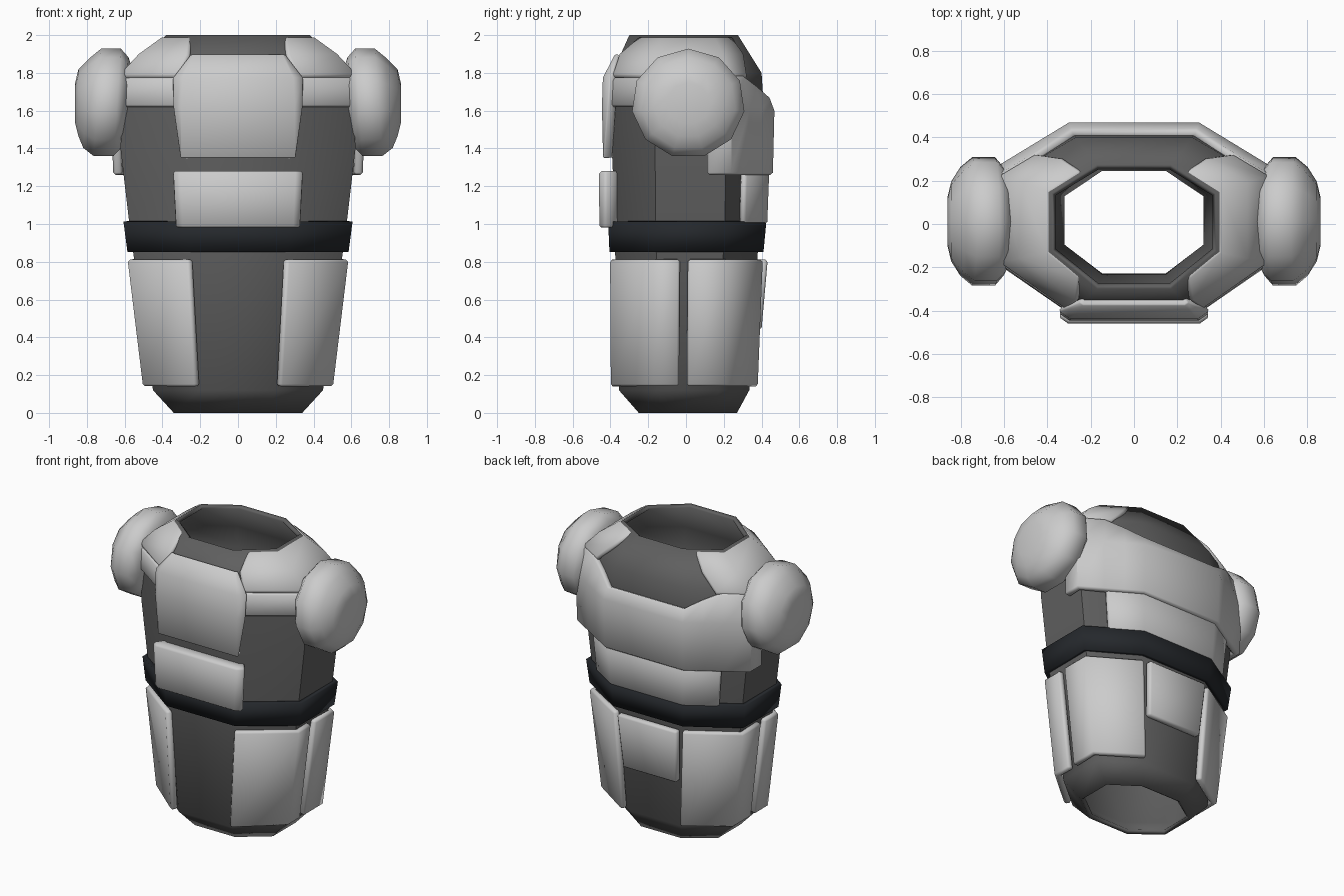
import bpy, bmesh, math

if "Cube" in bpy.data.objects:
    bpy.data.objects.remove(bpy.data.objects["Cube"])

# Torso profile: z, half width, front y, back y
PROFILE = [(0, .34, -.25, .27), (.12, .45, -.355, .335), (.85, .555, -.375, .38),
           (1.0, .575, -.382, .395), (1.4, .622, -.39, .41), (1.65, .612, -.39, .41),
           (1.8, .60, -.39, .40), (2.0, .38, -.30, .275)]


def make_mat(name, col):
    m = bpy.data.materials.new(name)
    m.diffuse_color = col
    m.use_nodes = True
    m.node_tree.nodes["Principled BSDF"].inputs["Base Color"].default_value = m.diffuse_color
    return m


DARK = make_mat("dark_cloth", (.115, .115, .115, 1))
BLACK = make_mat("belt_black", (.018, .021, .025, 1))


def point(u, z, off=0.0):
    """Point on the octagonal torso: u counts corners from the front right, off pushes outward."""
    for a, b in zip(PROFILE, PROFILE[1:]):
        if z <= b[0]:
            break
    t = (z - a[0]) / (b[0] - a[0])
    hx, yf, yb = (a[k] + (b[k] - a[k]) * t for k in (1, 2, 3))
    hx, yf, yb = hx + off, yf - off, yb + off
    fx = hx * .45
    ring = [(fx, yf), (hx, yf * .42), (hx, yb * .52), (fx, yb)]
    ring += [(-x, y) for x, y in reversed(ring)]
    i = math.floor(u)
    p, q = ring[i % 8], ring[(i + 1) % 8]
    f = u - i
    return (p[0] + (q[0] - p[0]) * f, p[1] + (q[1] - p[1]) * f, z)


def finish(name, bm, mat=None, angle=50):
    me = bpy.data.meshes.new(name)
    bm.to_mesh(me)
    bm.free()
    ob = bpy.data.objects.new(name, me)
    bpy.context.collection.objects.link(ob)
    if mat:
        me.materials.append(mat)
    bpy.ops.object.select_all(action='DESELECT')
    ob.select_set(True)
    bpy.context.view_layer.objects.active = ob
    bpy.ops.object.shade_smooth_by_angle(angle=math.radians(angle))
    return ob


def shell(name, rows, thick, mat=None, closed=False, bevel=.012):
    """Rows run bottom to top: (offset, [(u, z), ...]); thickened inward."""
    bm = bmesh.new()
    grid = [[bm.verts.new(point(u, z, off)) for u, z in row] for off, row in rows]
    n = len(grid[0])
    for lo, hi in zip(grid, grid[1:]):
        for j in range(n if closed else n - 1):
            k = (j + 1) % n
            bm.faces.new((lo[j], lo[k], hi[k], hi[j]))
    ob = finish(name, bm, mat)
    s = ob.modifiers.new("thickness", 'SOLIDIFY')
    s.thickness, s.offset = thick, -1
    if bevel:
        b = ob.modifiers.new("soft_edge", 'BEVEL')
        b.width, b.segments, b.limit_method, b.angle_limit = bevel, 1, 'ANGLE', math.radians(60)
    return ob


def level(off, z, us):
    return (off, [(u, z) for u in us])


def pair(name, rows, thick):
    """Right-hand panel plus its mirror image."""
    shell("right_" + name, rows, thick)
    shell("left_" + name, [(o, [(-1 - u, z) for u, z in reversed(r)]) for o, r in rows], thick)


# Open torso tube and belt
shell("torso", [level(0, p[0], range(8)) for p in PROFILE], .03, DARK, True, 0)
shell("belt", [level(.03, .852, range(8)), level(.03, 1.012, range(8))], .03, BLACK, True, 0)

# Skirt plates
pair("front_skirt_plate", [level(.05, .14, (0, 1, 1.36)), level(.035, .81, (0, 1, 1.36))], .045)
pair("back_skirt_plate", [level(.05, .14, (1.47, 2, 3)), level(.035, .81, (1.47, 2, 3))], .045)
shell("rear_skirt_plate", [level(.045, .44, (3.08, 3.92)), level(.055, .81, (3.08, 3.92))], .05)

# Abdomen and lower back plates
shell("abdomen_plate", [level(.078, .98, (-1.12, -1, 0, .12)),
                        level(.072, 1.28, (-1.12, -1, 0, .12))], .09)
shell("lower_back_plate", [level(.035, 1.0, (2.42, 3, 4, 4.58)),
                           level(.035, 1.28, (2.42, 3, 4, 4.58))], .04)

# Chest plate with side bands
shell("chest_plate", [level(.05, 1.35, (-1.02, -1, 0, .02)),
                      level(.055, 1.62, (-1.12, -1, 0, .12)),
                      level(.05, 1.775, (-1.15, -1, 0, .15)),
                      level(.03, 1.9, (-1.06, -1, 0, .06))], .055)
pair("chest_band", [level(.03, 1.62, (.05, .9, 1, 1.4)),
                    level(.03, 1.775, (.05, .9, 1, 1.4))], .04)

# Shoulder yokes running from the neck to the arms
pair("shoulder_yoke", [level(.03, 1.785, (.1, 1, 2, 2.5)),
                       level(.035, 1.9, (.1, 1, 2, 2.65)),
                       level(.008, 1.995, (.35, 1, 2, 2.7))], .035)

# Back plate with scooped upper edge
BU = (1.7, 2, 2.4, 2.7, 3, 4, 4.3, 4.6, 5, 5.3)
TOP = (1.79, 1.79, 1.79, 1.74, 1.68, 1.68, 1.74, 1.79, 1.79, 1.79)
shell("back_plate", [level(.055, 1.26, BU), level(.058, 1.6, BU),
                     (.03, list(zip(BU, TOP)))], .05)

# Rounded shoulder guards, turned about the x axis
RINGS = [(.575, .17), (.60, .245), (.64, .29), (.745, .29), (.80, .245), (.845, .18), (.862, .11)]
for side, s in (("right", 1), ("left", -1)):
    bm = bmesh.new()
    loops = []
    for x, r in RINGS:
        loop = []
        for k in range(11):
            a = math.tau * k / 11
            c = math.cos(a)
            lean = -.02 * c * (x < .84)
            loop.append(bm.verts.new((s * (x + lean), .012 + r * 1.035 * math.sin(a), 1.638 + r * c)))
        loops.append(loop)
    for A, B in zip(loops, loops[1:]):
        for k in range(11):
            m = (k + 1) % 11
            bm.faces.new((A[k], A[m], B[m], B[k]))
    bm.faces.new(loops[0])
    bm.faces.new(loops[-1])
    bmesh.ops.recalc_face_normals(bm, faces=bm.faces)
    finish(side + "_shoulder_guard", bm, None, 60)
